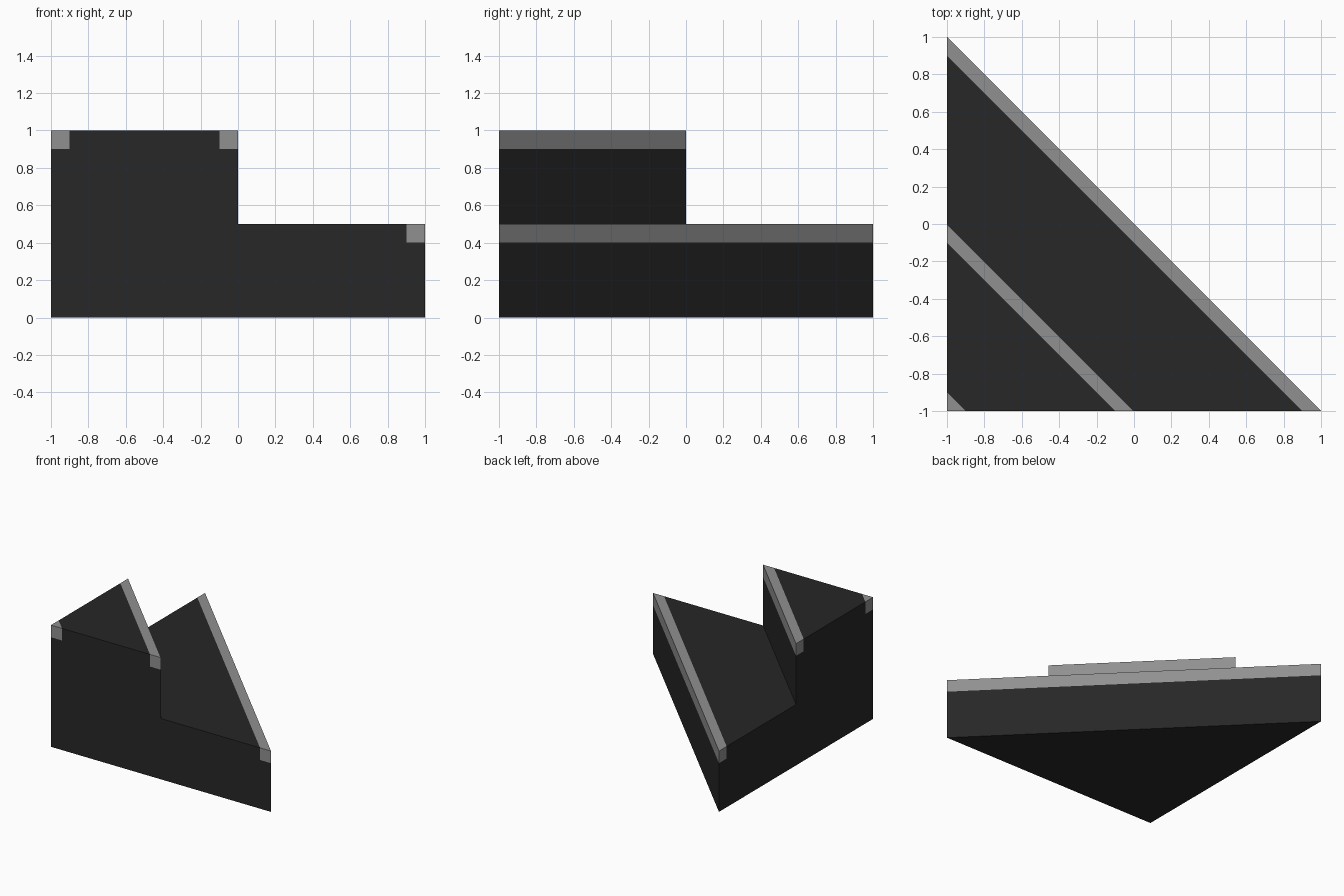
import bpy
import bmesh
from mathutils import Vector

cube = bpy.data.objects.get("Cube")
if cube:
    bpy.data.objects.remove(cube, do_unlink=True)


def make_material(name, value):
    mat = bpy.data.materials.new(name)
    mat.use_nodes = True
    colour = (value, value, value, 1)
    mat.diffuse_color = colour
    mat.node_tree.nodes["Principled BSDF"].inputs["Base Color"].default_value = colour
    return mat


DARK = make_material("dark grey", 0.02)
LIGHT = make_material("light grey", 0.28)
TRIM = 0.1


def cut(bm, point, normal):
    geom = bm.verts[:] + bm.edges[:] + bm.faces[:]
    bmesh.ops.bisect_plane(bm, geom=geom, plane_co=point, plane_no=normal)


def corner_step(name, size, bottom, top, back_corner_trim):
    """Right-angled triangular step with trim inset along its top edge."""
    corners = [(-1, -1), (size - 1, -1), (-1, size - 1)]
    bm = bmesh.new()
    low = [bm.verts.new((x, y, bottom)) for x, y in corners]
    high = [bm.verts.new((x, y, top)) for x, y in corners]
    bm.faces.new(low[::-1])
    bm.faces.new(high)
    for i in range(3):
        j = (i + 1) % 3
        bm.faces.new((low[i], low[j], high[j], high[i]))

    # Cut the trim outlines into the faces
    cut(bm, (0, 0, top - TRIM), (0, 0, 1))
    cut(bm, (size - 1 - TRIM, -1, 0), (1, 1, 0))
    if back_corner_trim:
        cut(bm, (TRIM - 1, -1, 0), (1, 1, 0))

    # Colour the long edge and the square corner
    for face in bm.faces:
        centre = face.calc_center_median()
        reach = centre.x + centre.y + 2
        edge = reach > size - TRIM or (back_corner_trim and reach < TRIM)
        face.material_index = int(edge and centre.z > top - TRIM)

    bmesh.ops.recalc_face_normals(bm, faces=bm.faces[:])
    mesh = bpy.data.meshes.new(name)
    bm.to_mesh(mesh)
    bm.free()
    mesh.materials.append(DARK)
    mesh.materials.append(LIGHT)
    obj = bpy.data.objects.new(name, mesh)
    bpy.context.collection.objects.link(obj)


corner_step("lower_step", 2, 0, 0.5, False)
corner_step("upper_step", 1, 0.5, 1, True)
